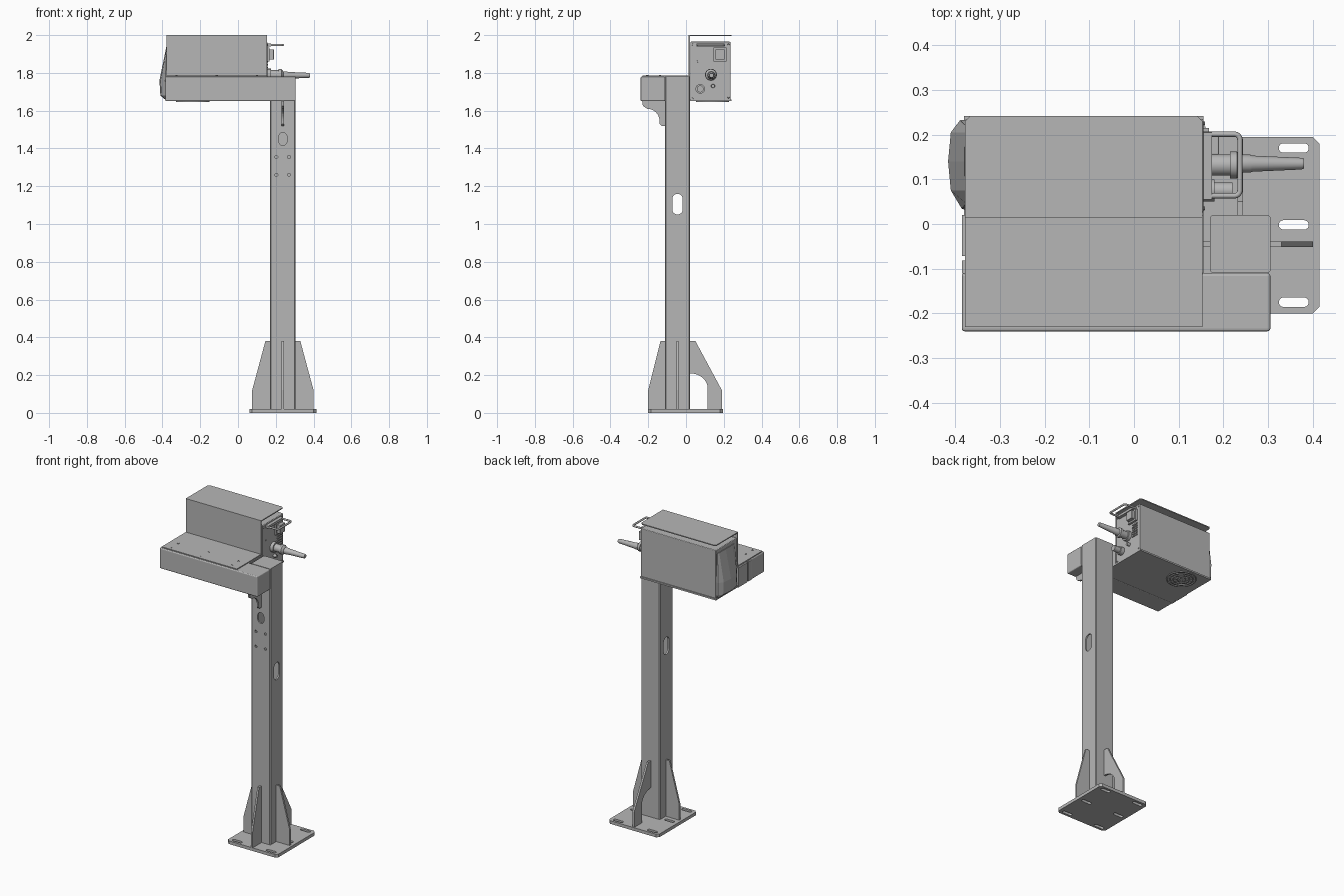
import bpy, bmesh, math
from mathutils import Vector

cube = bpy.data.objects.get("Cube")
if cube:
    bpy.data.objects.remove(cube, do_unlink=True)

grey = bpy.data.materials.new("plain grey")
grey.use_nodes = True
colour = (0.47, 0.47, 0.47, 1)
grey.diffuse_color = colour
grey.node_tree.nodes["Principled BSDF"].inputs["Base Color"].default_value = colour


def finish(name, bm, smooth=False):
    bmesh.ops.recalc_face_normals(bm, faces=bm.faces)
    mesh = bpy.data.meshes.new(name)
    bm.to_mesh(mesh)
    bm.free()
    mesh.materials.append(grey)
    ob = bpy.data.objects.new(name, mesh)
    bpy.context.collection.objects.link(ob)
    if smooth:
        activate(ob)
        bpy.ops.object.shade_smooth_by_angle(angle=math.radians(35))
    return ob


def activate(ob):
    bpy.ops.object.select_all(action='DESELECT')
    ob.select_set(True)
    bpy.context.view_layer.objects.active = ob


def place(axis, a, b, t):
    return {'x': (t, a, b), 'y': (a, t, b), 'z': (a, b, t)}[axis]


def loft(name, rings, smooth=False):
    """Skin closed rings of points and cap both ends."""
    bm = bmesh.new()
    rows = [[bm.verts.new(p) for p in r] for r in rings]
    n = len(rows[0])
    for lo, hi in zip(rows, rows[1:]):
        for i in range(n):
            bm.faces.new((lo[i], lo[(i + 1) % n], hi[(i + 1) % n], hi[i]))
    bm.faces.new(rows[0])
    bm.faces.new(rows[-1])
    return finish(name, bm, smooth)


def prism(name, pts, axis, lo, hi, smooth=False):
    return loft(name, [[place(axis, a, b, t) for a, b in pts] for t in (lo, hi)], smooth)


def box(name, x, y, z, bevel=0):
    ob = prism(name, [(x[0], y[0]), (x[1], y[0]), (x[1], y[1]), (x[0], y[1])], 'z', *z)
    if bevel:
        mod = ob.modifiers.new("bevel", 'BEVEL')
        mod.width, mod.segments = bevel, 3
    return ob


def circle(a, b, r, n=24):
    return [(a + r * math.cos(2 * math.pi * i / n), b + r * math.sin(2 * math.pi * i / n))
            for i in range(n)]


def slot(a, b, w, h):
    """Rounded slot outline of full size w by h."""
    r, dx, dy = min(w, h) / 2, max(0, w - h) / 2, max(0, h - w) / 2
    return [(a + math.copysign(dx, p) + p, b + math.copysign(dy, q) + q)
            for p, q in ((r * math.cos((i + .5) * math.pi / 12), r * math.sin((i + .5) * math.pi / 12))
                         for i in range(24))]


def turned(name, axis, a, b, steps, n=24):
    """Stepped round part from (position, radius) pairs."""
    return loft(name, [[place(axis, p, q, t) for p, q in circle(a, b, r, n)] for t, r in steps], True)


def chamfered(x, y, c):
    return [(x[0] + c, y[0]), (x[1] - c, y[0]), (x[1], y[0] + c), (x[1], y[1] - c),
            (x[1] - c, y[1]), (x[0] + c, y[1]), (x[0], y[1] - c), (x[0], y[0] + c)]


def cut(ob, cutter):
    cutter.hide_render = True
    mod = ob.modifiers.new("cut", 'BOOLEAN')
    mod.operation, mod.solver, mod.object = 'DIFFERENCE', 'EXACT', cutter
    activate(ob)
    bpy.ops.object.modifier_apply(modifier=mod.name)
    bpy.data.objects.remove(cutter, do_unlink=True)


def ring(name, axis, a, b, outer, inner, lo, hi):
    ob = prism(name, circle(a, b, outer, 40), axis, lo, hi)
    cut(ob, prism("cutter", circle(a, b, inner, 40), axis, lo - .01, hi + .01))
    return ob


CX, CY = 0.2375, -0.045

# Base plate with slotted holes
base = prism("base_plate", chamfered((.06, .415), (-.2, .195), .015), 'z', 0, .02)
for sx in (-1, 1):
    for y in (-.175, -.002, .17):
        cut(base, prism("cutter", slot(CX + sx * .12, y, .067, .021), 'z', -.01, .03))

# Hollow post with cable openings
post = prism("post", chamfered((.17, .305), (-.11, .02), .005), 'z', .02, 1.78)
cut(post, box("cutter", (.18, .295), (-.1, .01), (.03, 1.77)))
cut(post, prism("cutter", slot(CY, 1.105, .055, .11), 'x', .1, .4))
cut(post, prism("cutter", slot(CX, 1.45, .043, .068), 'y', -.13, -.08))
for x in (.203, .27):
    for z in (1.26, 1.355):
        cut(post, prism("cutter", circle(x, z, .008, 12), 'y', -.13, -.08))


# Foot gussets on all four sides
def gusset_outline(edge, top, foot):
    return [(edge, .02), (foot, .02), (foot, .12), (top, .38), (edge, .38)]


for name, edge, top, foot in (("right_gusset", .17, .145, .075), ("left_gusset", .305, .33, .4)):
    prism(name, gusset_outline(edge, top, foot), 'y', CY - .006, CY + .006)
prism("front_gusset", gusset_outline(-.11, -.135, -.2), 'x', CX - .006, CX + .006)
arch = [(.02 + .095 * math.sin(t), .13 + .08 * math.cos(t))
        for t in (i * math.pi / 16 for i in range(9))]
prism("back_gusset", [(.02, .38), *arch, (.115, .02), (.19, .02), (.19, .12), (.05, .38)],
      'x', CX - .006, CX + .006)

# Horizontal arm and the tray carrying the machine
box("arm", (-.385, .305), (-.24, -.11), (1.65, 1.78), .006)
box("arm_end_flange", (-.385, -.375), (-.111, -.082), (1.65, 1.775))
box("tray", (-.375, .155), (-.11, .02), (1.65, 1.777))
box("tray_end_flange", (-.385, -.375), (-.072, .02), (1.65, 1.775))

# Curved bracket under the arm
curve = [(-.205 + .065 * math.sin(t), 1.545 + .065 * math.cos(t))
         for t in (i * math.pi / 16 for i in range(9))]
prism("arm_bracket", [(-.11, 1.65), (-.232, 1.65), (-.228, 1.625), *curve,
                      (-.14, 1.53), (-.13, 1.52), (-.11, 1.52)], 'x', CX - .006, CX + .006)

# Folded sheet cover with screws
box("cover_shelf", (-.378, .153), (-.23, .02), (1.78, 1.786))
box("cover_wall", (-.378, .153), (.014, .02), (1.785, 1.998))
prism("cover_roof", [(-.378, .014), (.153, .014), (.153, .23), (.141, .242), (-.366, .242), (-.378, .23)],
      'z', 1.994, 2.0)
for x in (-.325, -.113, .1):
    for y in (-.205, -.138):
        ring("cover_screw", 'z', x, y, .006, .003, 1.785, 1.788)

# Machine housing and its bulging end cap
box("housing", (-.375, .155), (.024, .235), (1.652, 1.965), .004)
box("housing_bottom_flange", (-.38, .155), (.02, .242), (1.65, 1.66))
rings = []
for z, depth, inset in ((1.66, .012, .006), (1.68, .036, 0), (1.76, .041, 0), (1.94, .004, .012)):
    row = [(-.37, .03 + inset), (-.37, .234 - inset)]
    row += [(-.375 - depth * f, y) for y, f in
            ((.232 - inset, .35), (.205, .85), (.14, 1), (.075, .85), (.034 + inset, .25))]
    rings.append([(x, y, z) for x, y in row])
loft("end_cap", rings)

# Fan guard on the underside
for outer in (.088, .07, .05, .028):
    ring("fan_guard_ring", 'z', -.24, .14, outer, outer - .007, 1.645, 1.651)
for i in range(4):
    a = math.pi * (i + .5) / 4
    d, s = Vector((math.cos(a), math.sin(a))) * .085, Vector((-math.sin(a), math.cos(a))) * .003
    c = Vector((-.24, .14))
    prism("fan_guard_spoke", [tuple(c + d + s), tuple(c + d - s), tuple(c - d - s), tuple(c - d + s)],
          'z', 1.646, 1.651)

# Bent tube handle
path = bpy.data.curves.new("handle", 'CURVE')
path.dimensions, path.bevel_depth, path.bevel_resolution = '3D', .006, 3
spline = path.splines.new('POLY')
pts = [(.15, .063)]
pts += [(.225 + .012 * math.sin(t), .075 - .012 * math.cos(t)) for t in (i * math.pi / 8 for i in range(5))]
pts += [(x, .264 - y) for x, y in reversed(pts)]
spline.points.add(len(pts) - 1)
for p, (x, y) in zip(spline.points, pts):
    p.co = (x, y, 1.947, 1)
path.materials.append(grey)
bpy.context.collection.objects.link(bpy.data.objects.new("handle", path))

# Connectors, control box and vents on the end panel
turned("main_connector", 'x', .132, 1.79, ((.15, .032), (.175, .032), (.175, .024), (.215, .024),
                                           (.215, .03), (.23, .03), (.24, .018)), 16)
turned("torch_lead", 'x', .135, 1.787, ((.22, .02), (.26, .02), (.265, .018), (.375, .013), (.38, .011)))
turned("lower_connector", 'x', .075, 1.715, ((.15, .025), (.18, .025), (.18, .018), (.22, .018)))
turned("small_connector", 'x', .143, 1.73, ((.15, .011), (.175, .009)), 16)
box("control_box", (.15, .168), (.145, .215), (1.86, 1.935))
box("control_switch", (.165, .19), (.155, .205), (1.87, 1.925), .003)
box("panel_top_rail", (.15, .175), (.055, .205), (1.94, 1.955))
for i in range(6):
    box("vent_louvre", (.153, .16), (.172, .218), (1.765 + i * .015, 1.772 + i * .015))
for y, z in ((.035, 1.95), (.225, 1.95), (.035, 1.665), (.225, 1.67), (.06, 1.86)):
    turned("panel_screw", 'x', y, z, ((.153, .005), (.159, .004)), 10)
